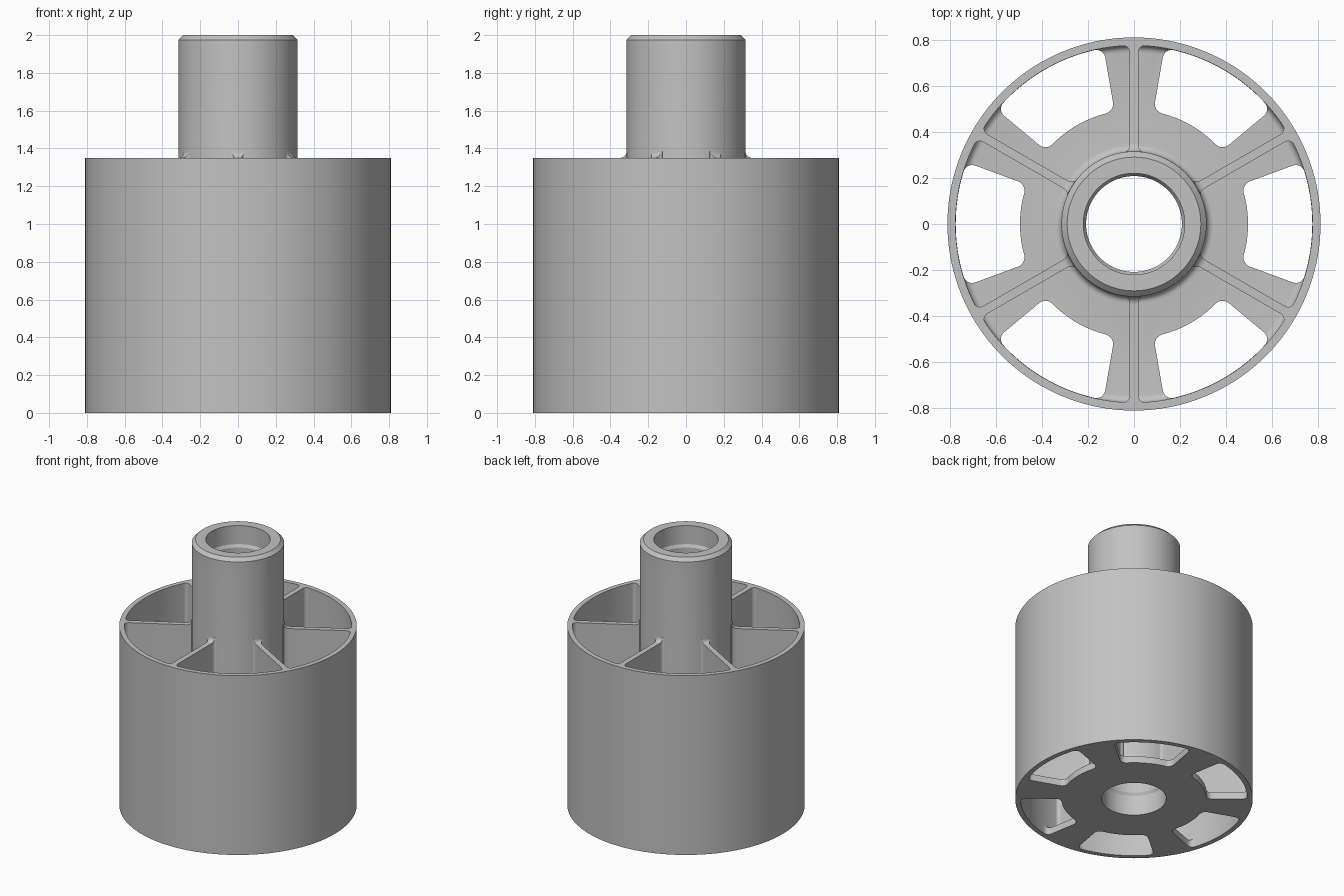
import bpy, bmesh
from math import sin, cos, pi, radians

if "Cube" in bpy.data.objects:
    bpy.data.objects.remove(bpy.data.objects["Cube"])

WALL, INNER, HUB, BORE = 0.81, 0.775, 0.315, 0.22
RIM, FLOOR, FILLET, TOP = 1.35, 0.05, 0.03, 2.0

grey = bpy.data.materials.new("moulded grey")
grey.use_nodes = True
colour = (0.54, 0.54, 0.54, 1)
grey.diffuse_color = colour
grey.node_tree.nodes["Principled BSDF"].inputs["Base Color"].default_value = colour


def make_object(name, bm):
    bmesh.ops.recalc_face_normals(bm, faces=bm.faces)
    mesh = bpy.data.meshes.new(name)
    bm.to_mesh(mesh)
    bm.free()
    mesh.materials.append(grey)
    obj = bpy.data.objects.new(name, mesh)
    bpy.context.collection.objects.link(obj)
    return obj


def smooth(obj):
    bpy.ops.object.select_all(action='DESELECT')
    obj.select_set(True)
    bpy.context.view_layer.objects.active = obj
    bpy.ops.object.shade_smooth_by_angle(angle=radians(30))


def arc(cx, cy, r, start, end, steps=6):
    return [(cx + r * cos(radians(start + (end - start) * i / steps)),
             cy + r * sin(radians(start + (end - start) * i / steps)))
            for i in range(steps + 1)]


def bridge(bm, rings, closed):
    """Join successive rings of vertices with quads."""
    n = len(rings)
    for i in range(n if closed else n - 1):
        a, b = rings[i], rings[(i + 1) % n]
        for j in range(len(a)):
            k = (j + 1) % len(a)
            bm.faces.new((a[j], a[k], b[k], b[j]))


def lathe(name, profile, segments=144):
    bm = bmesh.new()
    rings = []
    for i in range(segments):
        a = 2 * pi * i / segments
        rings.append([bm.verts.new((r * cos(a), r * sin(a), z)) for r, z in profile])
    bridge(bm, rings, True)
    return make_object(name, bm)


# Drum, floor and stepped hub in one revolved section
profile = [(BORE, 0), (WALL, 0), (WALL, RIM), (INNER, RIM)]
profile += arc(INNER - FILLET, FLOOR + FILLET, FILLET, 0, -90)
profile += arc(HUB + FILLET, FLOOR + FILLET, FILLET, 270, 180)
profile += [(HUB, TOP - 0.025), (HUB - 0.025, TOP), (BORE, TOP),
            (BORE, 1.86), (0.208, 1.84), (0.208, 0.17), (BORE, 0.15)]
body = lathe("drum_and_hub", profile)


# Rounded windows through the floor, one in each bay
def window_cutter(angle):
    r0, r1, half, c = 0.495, INNER - 0.001, radians(20.2), 0.04
    outline = []
    for sx, r, inward, start in ((1, r1, -1, 0), (-1, r1, -1, 90),
                                 (-1, r0, 1, 180), (1, r0, 1, 270)):
        for u, v in arc(0, 0, c, start, start + 90):
            outline.append((sx * (half - c / r) + u / r, r + inward * c + v))
        if start in (0, 180):
            for i in range(1, 16):
                t = sx * (half - c / r) * (1 - i / 8)
                outline.append((t, r))
    bm = bmesh.new()
    rings = [[bm.verts.new((r * cos(angle + t), r * sin(angle + t), z))
              for t, r in outline] for z in (-0.1, 0.2)]
    bridge(bm, rings, False)
    for ring in rings:
        bm.faces.new(ring)
    obj = make_object("window_cutter", bm)
    obj.hide_render = True
    return obj


for i in range(6):
    cutter = window_cutter(i * pi / 3)
    bpy.context.view_layer.objects.active = body
    mod = body.modifiers.new("window", 'BOOLEAN')
    mod.operation = 'DIFFERENCE'
    mod.solver = 'EXACT'
    mod.object = cutter
    bpy.ops.object.modifier_apply(modifier=mod.name)
    bpy.data.objects.remove(cutter)
smooth(body)


# Radial ribs, flared where they meet the hub and the wall
def rib(name, angle):
    half, flare, rise = 0.019, 0.03, 0.035
    stations = [(HUB - 0.004, half + 0.017, RIM + rise)]
    for i in range(7):
        t = radians(90 * i / 6)
        stations.append((HUB + rise * (1 - cos(t)), half + 0.017 * (1 - sin(t)),
                         RIM + rise * (1 - sin(t))))
    for i in range(7):
        t = radians(90 * i / 6)
        stations.append((INNER - flare * (1 - sin(t)), half + flare * (1 - cos(t)), RIM))
    stations.append((INNER + 0.002, half + flare, RIM))
    bm = bmesh.new()
    rings = []
    for r, w, top in stations:
        ring = []
        for s, z in ((-w, 0.03), (w, 0.03), (w, top), (-w, top)):
            ring.append(bm.verts.new((r * cos(angle) - s * sin(angle),
                                      r * sin(angle) + s * cos(angle), z)))
        rings.append(ring)
    bridge(bm, rings, False)
    bm.faces.new(rings[0])
    bm.faces.new(rings[-1])
    smooth(make_object(name, bm))


for i in range(6):
    rib(f"rib_{i + 1}", radians(30 + 60 * i))
